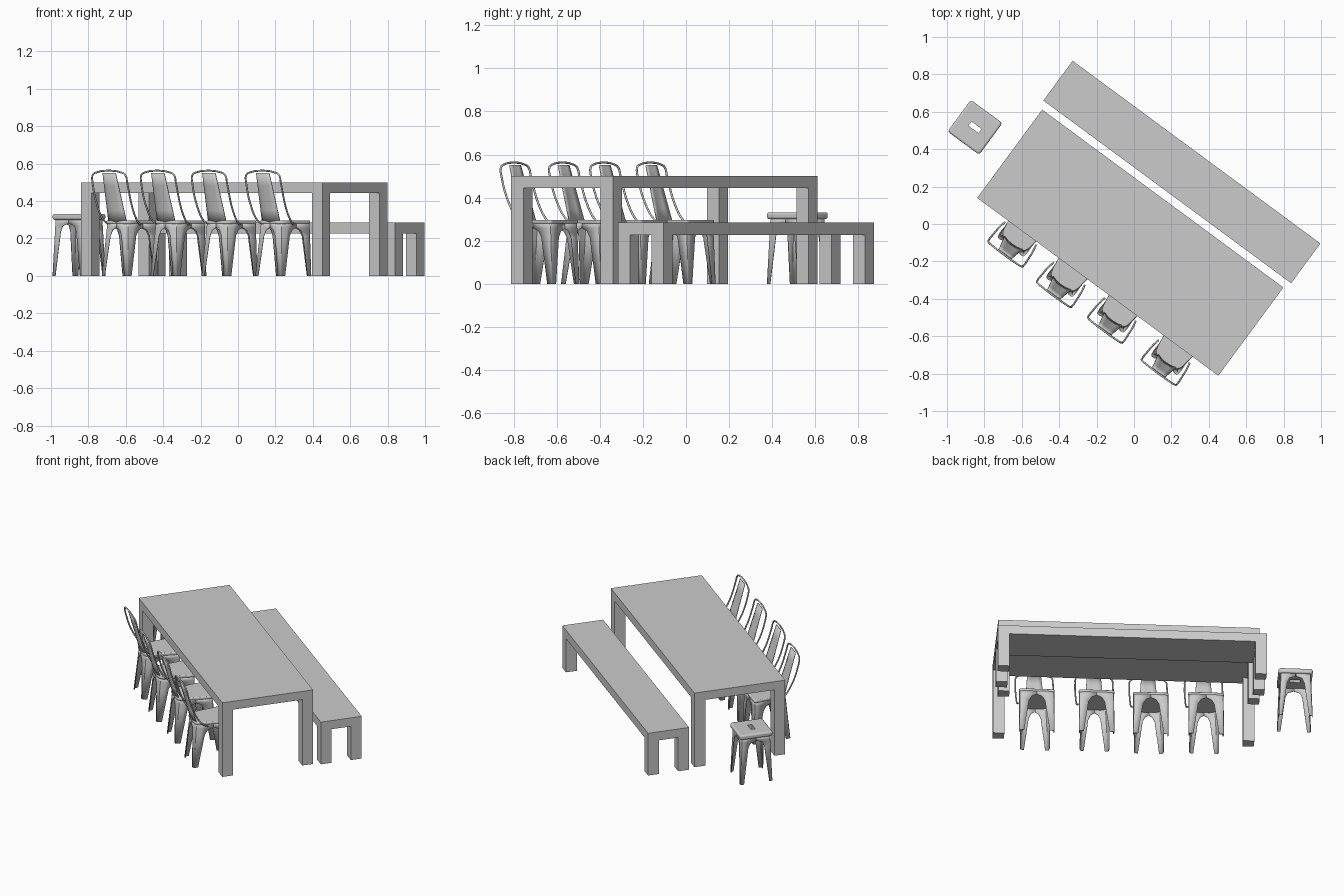
import bpy, math
from mathutils import Vector

if "Cube" in bpy.data.objects:
    bpy.data.objects.remove(bpy.data.objects["Cube"])

ANGLE = math.radians(-36.4)


def place(ob, loc, smooth=False):
    ob.location = (loc[0], loc[1], 0)
    ob.rotation_euler = (0, 0, ANGLE)
    if smooth:
        bpy.ops.object.select_all(action='DESELECT')
        ob.select_set(True)
        bpy.context.view_layer.objects.active = ob
        bpy.ops.object.shade_smooth_by_angle(angle=math.radians(35))
    return ob


def mesh_object(name, verts, faces):
    me = bpy.data.meshes.new(name)
    me.from_pydata([tuple(v) for v in verts], [], faces)
    me.update()
    ob = bpy.data.objects.new(name, me)
    bpy.context.collection.objects.link(ob)
    return ob


def box(name, x0, x1, y0, y1, z0, z1):
    v = [(x, y, z) for z in (z0, z1) for x, y in ((x0, y0), (x1, y0), (x1, y1), (x0, y1))]
    f = [(3, 2, 1, 0), (4, 5, 6, 7)] + [(i, (i + 1) % 4, (i + 1) % 4 + 4, i + 4) for i in range(4)]
    return mesh_object(name, v, f)


def loft(name, rows, thickness):
    # open sheet through rows of points, given thickness
    n = len(rows[0])
    faces = [(r * n + i, r * n + i + 1, (r + 1) * n + i + 1, (r + 1) * n + i)
             for r in range(len(rows) - 1) for i in range(n - 1)]
    ob = mesh_object(name, [p for row in rows for p in row], faces)
    m = ob.modifiers.new("thickness", 'SOLIDIFY')
    m.thickness = thickness
    m.offset = 0
    return ob


def rounded(corners, radius, steps=5):
    pts = []
    for i, c in enumerate(corners):
        c = Vector(c)
        a = c + (Vector(corners[i - 1]) - c).normalized() * radius[i]
        b = c + (Vector(corners[(i + 1) % len(corners)]) - c).normalized() * radius[i]
        for k in range(steps + 1):
            t = k / steps
            pts.append(a * (1 - t) ** 2 + c * 2 * t * (1 - t) + b * t * t)
    return pts


def plate(name, outline, z0, z1, bevel):
    n = len(outline)
    v = [(p.x, p.y, z) for z in (z0, z1) for p in outline]
    f = [tuple(range(n))[::-1], tuple(range(n, 2 * n))]
    f += [(i, (i + 1) % n, (i + 1) % n + n, i + n) for i in range(n)]
    ob = mesh_object(name, v, f)
    m = ob.modifiers.new("rolled_edge", 'BEVEL')
    m.width = bevel
    m.segments = 3
    m.limit_method = 'ANGLE'
    m.angle_limit = math.radians(50)
    return ob


def sheet_legs(name, top, feet, radius, levels, loc):
    # folded sheet legs that flare at the top and meet in arches
    ztop = levels[0][0]
    for i in range(4):
        c = Vector(top[i])
        ends = [Vector(top[i - 1]) - c, Vector(top[(i + 1) % 4]) - c]
        half = [e.length / 2 for e in ends]
        u, v = (e.normalized() for e in ends)
        rows = []
        for z, frac in levels:
            t = 1 - z / ztop
            p = c.lerp(Vector(feet[i]), t)
            r = radius[i] * (1 - t) + 0.008 * t
            row = [p + u * half[0] * frac, p + u * r, p + (u + v) * r * 0.27,
                   p + v * r, p + v * half[1] * frac]
            rows.append([(q.x, q.y, z) for q in row])
        place(loft(f"{name}_{i + 1}", rows, 0.004), loc, True)


def trestle(name, loc, length, width, height, slab, leg):
    # slab top with four square flush legs
    x, y = length / 2, width / 2
    place(box(name + "_top", -x, x, -y, y, height - slab, height), loc)
    for sx in (-1, 1):
        for sy in (-1, 1):
            xs = sorted((sx * x, sx * (x - leg)))
            ys = sorted((sy * y, sy * (y - leg)))
            place(box(name + "_leg", *xs, *ys, 0, height - slab), loc)


def chair(loc):
    top = [(-0.08, -0.115), (0.08, -0.115), (0.112, 0.11), (-0.112, 0.11)]
    feet = [(-0.086, -0.13), (0.086, -0.13), (0.108, 0.115), (-0.108, 0.115)]
    rad = [0.045, 0.045, 0.02, 0.02]
    place(plate("chair_seat", rounded(top, rad), 0.278, 0.297, 0.006), loc, True)
    inner = [(x * 0.97, y * 0.97) for x, y in top]
    sheet_legs("chair_leg", inner, feet, rad,
               [(0.285, 1), (0.258, 1), (0.245, 0.72), (0.215, 0.55), (0, 0.27)], loc)
    # back slat, gently curved
    rows = []
    for k in range(5):
        t = k / 4
        w = 0.06 - 0.017 * t
        y = -0.112 - 0.066 * t
        rows.append([(w * s, y + 0.012 * s * s * (1 - t), 0.285 + 0.265 * t)
                     for s in (-1, -0.5, 0, 0.5, 1)])
    place(loft("chair_back_slat", rows, 0.005), loc, True)
    # bent tube back frame
    side = [(0.103, -0.04, 0.275), (0.11, -0.075, 0.295), (0.114, -0.122, 0.36),
            (0.115, -0.172, 0.50), (0.111, -0.179, 0.535), (0.092, -0.182, 0.551)]
    pts = side + [(-x, y, z) for x, y, z in reversed(side)]
    cu = bpy.data.curves.new("chair_back_frame", 'CURVE')
    cu.dimensions = '3D'
    cu.bevel_depth = 0.005
    cu.bevel_resolution = 2
    cu.resolution_u = 4
    cu.use_fill_caps = True
    sp = cu.splines.new('BEZIER')
    sp.bezier_points.add(len(pts) - 1)
    for b, p in zip(sp.bezier_points, pts):
        b.co = p
        b.handle_left_type = b.handle_right_type = 'AUTO'
    ob = bpy.data.objects.new("chair_back_frame", cu)
    bpy.context.collection.objects.link(ob)
    place(ob, loc)


def stool(loc):
    def square(h):
        return [(-h, -h), (h, -h), (h, h), (-h, h)]
    seat = plate("stool_seat", rounded(square(0.105), [0.018] * 4), 0.30, 0.332, 0.01)
    # hand slot through the seat
    cutter = place(box("slot_cutter", -0.033, 0.033, -0.014, 0.014, 0.2, 0.4), loc)
    cutter.hide_render = True
    cutter.hide_viewport = False
    place(seat, loc, True)
    m = seat.modifiers.new("slot", 'BOOLEAN')
    m.object = cutter
    m.solver = 'EXACT'
    bpy.context.view_layer.update()
    for mod in list(seat.modifiers):
        bpy.ops.object.modifier_apply(modifier=mod.name)
    bpy.data.objects.remove(cutter)
    sheet_legs("stool_leg", square(0.092), square(0.102), [0.015] * 4,
               [(0.305, 1), (0.28, 1), (0.268, 0.6), (0.235, 0.46), (0, 0.22)], loc)


trestle("table", (-0.02, -0.10), 1.602, 0.586, 0.50, 0.056, 0.07)
trestle("bench", (0.256, 0.278), 1.646, 0.264, 0.285, 0.058, 0.07)
for spot in ((-0.583, -0.018), (-0.323, -0.234), (-0.05, -0.425), (0.238, -0.65)):
    chair(spot)
stool((-0.85, 0.517))
